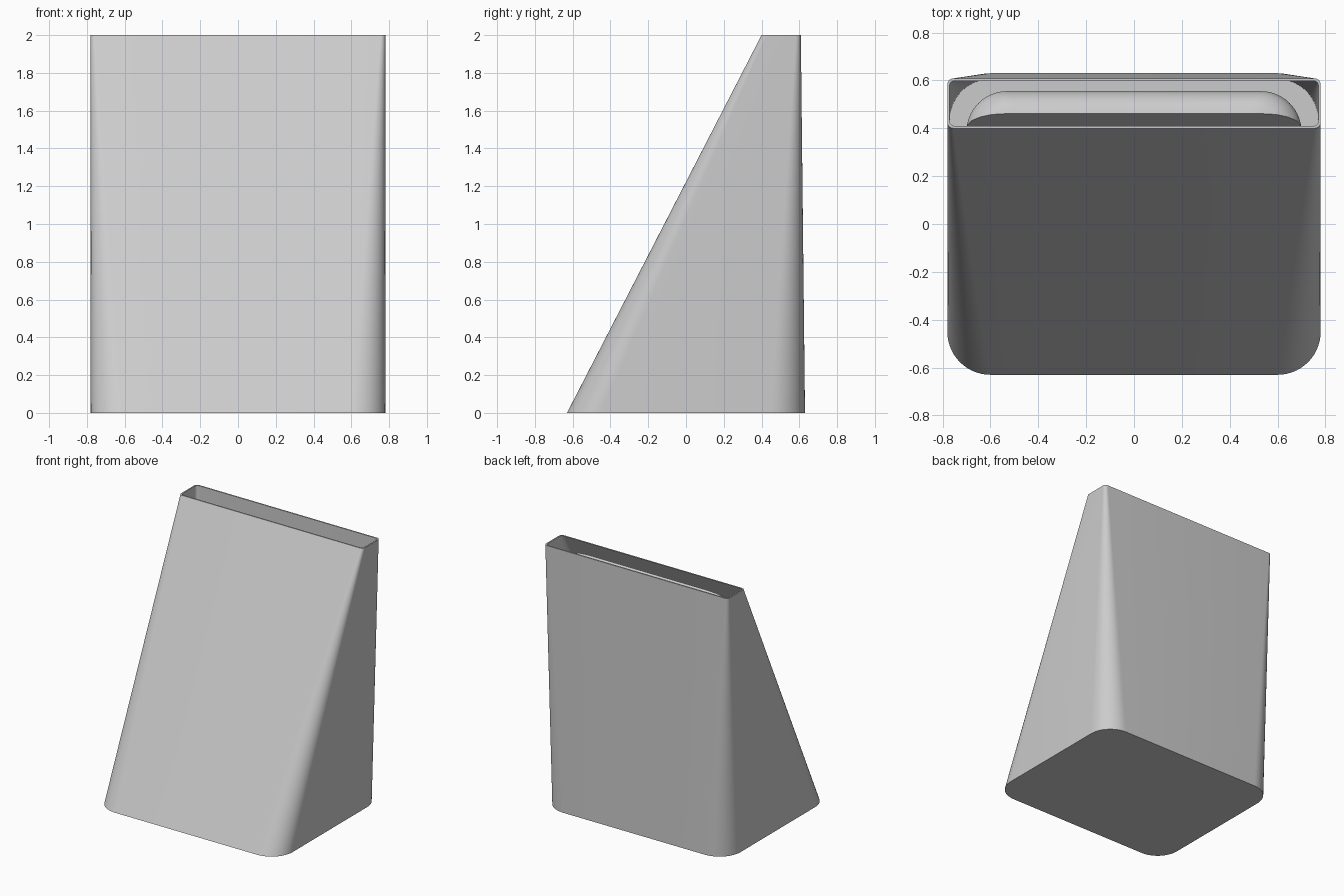
import bpy, bmesh, math
from mathutils import Vector

cube = bpy.data.objects.get("Cube")
if cube:
    bpy.data.objects.remove(cube, do_unlink=True)

grey = bpy.data.materials.new("light_grey")
grey.use_nodes = True
colour = (0.6, 0.6, 0.6, 1)
grey.diffuse_color = colour
grey.node_tree.nodes["Principled BSDF"].inputs["Base Color"].default_value = colour


def rounded_rect(hx, y0, y1, r, z, steps=14):
    """Rounded rectangle ring, counter-clockwise from the +x, +y corner."""
    corners = [(hx - r, y1 - r), (r - hx, y1 - r), (r - hx, y0 + r), (hx - r, y0 + r)]
    ring = []
    for i, (cx, cy) in enumerate(corners):
        for k in range(steps + 1):
            a = math.pi / 2 * (i + k / steps)
            ring.append((cx + r * math.cos(a), cy + r * math.sin(a), z))
    return ring


def loft(bm, rings):
    """Skin the rings in order and cap both ends."""
    loops = [[bm.verts.new(p) for p in ring] for ring in rings]
    n = len(loops[0])
    for a, b in zip(loops, loops[1:]):
        for i in range(n):
            j = (i + 1) % n
            bm.faces.new((a[i], a[j], b[j], b[i]))
    bm.faces.new(loops[0][::-1])
    bm.faces.new(loops[-1])


def finish(bm, name):
    bmesh.ops.recalc_face_normals(bm, faces=bm.faces)
    mesh = bpy.data.meshes.new(name)
    bm.to_mesh(mesh)
    bm.free()
    mesh.materials.append(grey)
    obj = bpy.data.objects.new(name, mesh)
    bpy.context.collection.objects.link(obj)
    bpy.ops.object.select_all(action='DESELECT')
    obj.select_set(True)
    bpy.context.view_layer.objects.active = obj
    bpy.ops.object.shade_smooth_by_angle(angle=math.radians(30))


# Hollow wedge shell: up the outside, over the rim, down the inside to the floor
wall = 0.01
bm = bmesh.new()
loft(bm, [
    rounded_rect(0.78, -0.63, 0.63, 0.18, 0),
    rounded_rect(0.78, 0.40, 0.608, 0.025, 2),
    rounded_rect(0.78 - wall, 0.40 + wall, 0.608 - wall, 0.02, 2),
    rounded_rect(0.78 - wall, -0.61, 0.605, 0.17, 0.015),
])
finish(bm, "wedge_shell")

# Inner core: upright block with a domed top, sliced parallel to the sloping front
bm = bmesh.new()
dome = [(0.015, 0), (1.84, 0), (1.88, 0.012), (1.91, 0.035), (1.93, 0.06), (1.94, 0.095)]
loft(bm, [rounded_rect(0.70 - d, -0.56, 0.555 - d, 0.17 - d / 2, z) for z, d in dome])
cut = bmesh.ops.bisect_plane(
    bm, geom=bm.verts[:] + bm.edges[:] + bm.faces[:],
    plane_co=Vector((0, 0.46, 1.935)), plane_no=Vector((0, -2, 1.03)), clear_outer=True)
rim = [e for e in cut["geom_cut"] if isinstance(e, bmesh.types.BMEdge)]
bmesh.ops.contextual_create(bm, geom=rim)
finish(bm, "inner_core")
